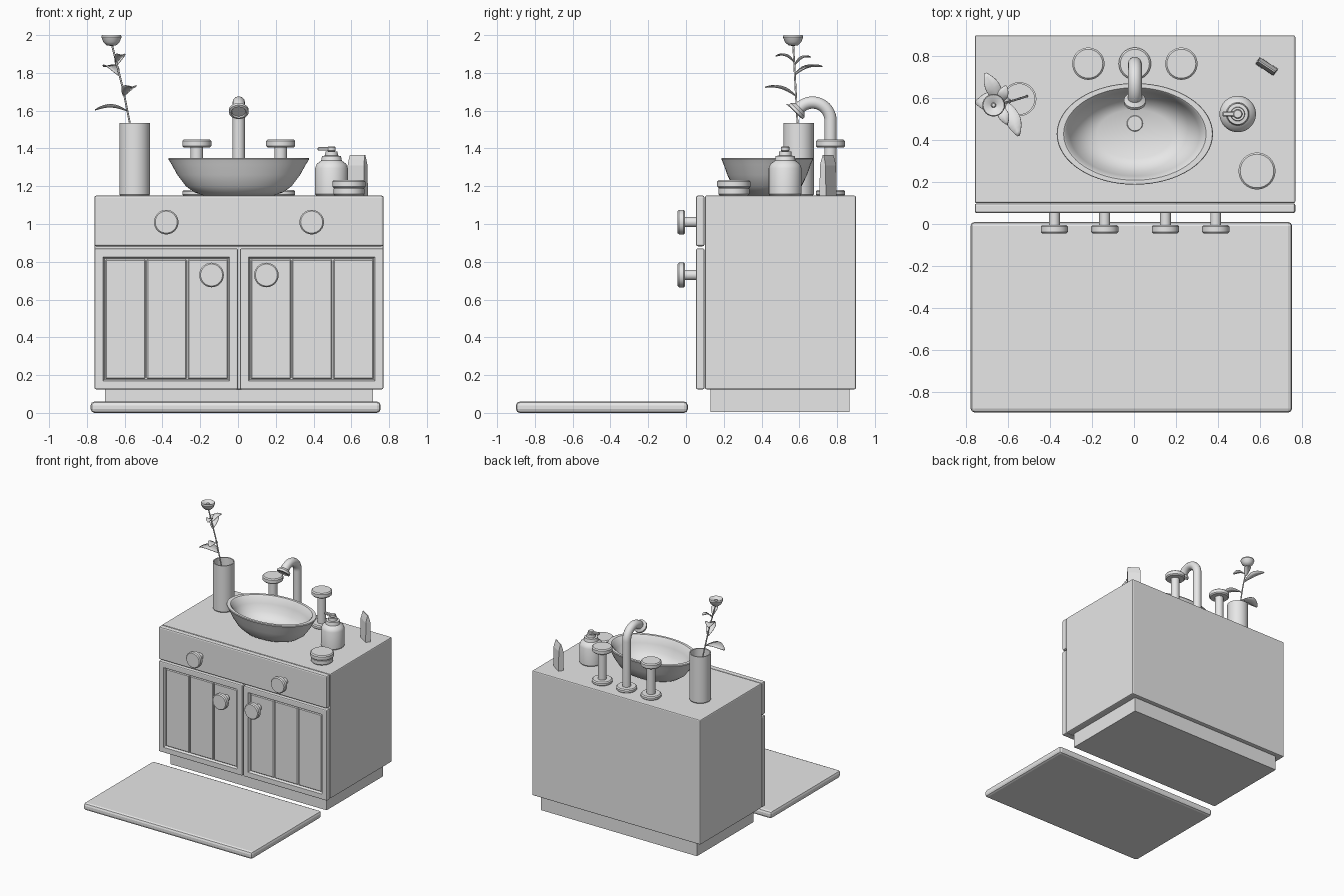
import bpy, bmesh, math
from mathutils import Matrix, Vector

cube = bpy.data.objects.get("Cube")
if cube:
    bpy.data.objects.remove(cube, do_unlink=True)

GREY = (0.8, 0.8, 0.8, 1)
grey = bpy.data.materials.new("plain grey")
grey.use_nodes = True
grey.diffuse_color = GREY
grey.node_tree.nodes["Principled BSDF"].inputs["Base Color"].default_value = GREY


def finish(name, bm, smooth=True, place=None):
    bmesh.ops.recalc_face_normals(bm, faces=bm.faces)
    mesh = bpy.data.meshes.new(name)
    bm.to_mesh(mesh)
    bm.free()
    mesh.materials.append(grey)
    if smooth:
        mesh.shade_smooth()
        mesh.set_sharp_from_angle(angle=math.radians(35))
    obj = bpy.data.objects.new(name, mesh)
    if place:
        obj.matrix_world = place
    bpy.context.collection.objects.link(obj)
    return obj


def box_mesh(low, high, bevel=0.008, segments=2):
    low, high = Vector(low), Vector(high)
    bm = bmesh.new()
    size = Matrix.Diagonal((*(high - low), 1))
    bmesh.ops.create_cube(bm, size=1, matrix=Matrix.Translation((low + high) / 2) @ size)
    if bevel:
        bmesh.ops.bevel(bm, geom=bm.edges[:], offset=bevel, segments=segments,
                        profile=0.5, affect='EDGES')
    return bm


def box(name, low, high, bevel=0.008, segments=2):
    return finish(name, box_mesh(low, high, bevel, segments), smooth=False)


def lathe(name, profile, at, direction=(0, 0, 1), sides=40, squash=1):
    """Turn (radius, height) points round an axis through a point."""
    bm = bmesh.new()
    verts = [bm.verts.new((r, 0, z)) for r, z in profile]
    edges = [bm.edges.new(pair) for pair in zip(verts, verts[1:])]
    bmesh.ops.spin(bm, geom=verts + edges, cent=(0, 0, 0), axis=(0, 0, 1),
                   angle=math.tau, steps=sides)
    bmesh.ops.remove_doubles(bm, verts=bm.verts, dist=0.0003)
    bmesh.ops.scale(bm, vec=(1, squash, 1), verts=bm.verts)
    turn = Vector(direction).to_track_quat('Z', 'Y').to_matrix().to_4x4()
    return finish(name, bm, place=Matrix.Translation(at) @ turn)


def disc(r, low, high, b=0.008):
    """Profile of a solid disc with softened rims."""
    return [(0, low), (r - b, low), (r, low + b), (r, high - b), (r - b, high), (0, high)]


def tube(name, points, radius):
    curve = bpy.data.curves.new(name, 'CURVE')
    curve.dimensions = '3D'
    curve.bevel_depth = radius
    curve.bevel_resolution = 5
    curve.use_fill_caps = True
    spline = curve.splines.new('POLY')
    spline.points.add(len(points) - 1)
    for p, co in zip(spline.points, points):
        p.co = (*co, 1)
    obj = bpy.data.objects.new(name, curve)
    bpy.context.collection.objects.link(obj)
    mesh = bpy.data.meshes.new_from_object(obj.evaluated_get(
        bpy.context.evaluated_depsgraph_get()))
    bpy.data.objects.remove(obj)
    bm = bmesh.new()
    bm.from_mesh(mesh)
    return finish(name, bm)


# Cabinet body, plinth, drawer front and floor mat
box("cabinet_body", (-0.76, 0.1, 0.125), (0.77, 0.9, 1.15))
box("plinth", (-0.705, 0.13, 0.005), (0.715, 0.865, 0.13), 0)
box("drawer_front", (-0.76, 0.053, 0.882), (0.77, 0.098, 1.15), 0.01)
box("floor_mat", (-0.78, -0.9, 0), (0.755, 0.01, 0.06), 0.02)


# Doors: a recessed panel filled with three boards
def door(name, x0, x1):
    z0, z1, front = 0.125, 0.87, 0.053
    bm = box_mesh((x0, front, z0), (x1, 0.098, z1))
    face = max((f for f in bm.faces if f.normal.y < -0.99), key=lambda f: f.calc_area())
    bmesh.ops.inset_region(bm, faces=[face], thickness=0.037, use_even_offset=True)
    bmesh.ops.inset_region(bm, faces=[face], thickness=0.008, depth=-0.022,
                           use_even_offset=True)
    finish(name, bm, smooth=False)
    left, right = x0 + 0.055, x1 - 0.05
    step = (right - left) / 3
    for i in range(3):
        box(f"{name}_board_{i + 1}", (left + i * step + 0.003, front + 0.012, z0 + 0.054),
            (left + (i + 1) * step - 0.003, 0.085, z1 - 0.056), 0.006, 1)


door("right_door", -0.76, 0)
door("left_door", 0.01, 0.77)

# Round knobs on drawer and doors
knob = [(0, 0), (0.026, 0), (0.026, 0.06), (0.058, 0.06), (0.065, 0.067),
        (0.065, 0.092), (0.058, 0.1), (0, 0.1)]
for part, xs, z in (("drawer", (-0.38, 0.39), 1.01), ("door", (-0.14, 0.15), 0.73)):
    for side, x in zip(("right", "left"), xs):
        lathe(f"{side}_{part}_knob", knob, (x, 0.055, z), (0, -1, 0))

# Oval basin with drain
basin = [(0, 1.152), (0.19, 1.152), (0.235, 1.168), (0.28, 1.2), (0.325, 1.26), (0.355, 1.315),
         (0.373, 1.343), (0.37, 1.35), (0.34, 1.35), (0.33, 1.343), (0.31, 1.29),
         (0.275, 1.235), (0.23, 1.195), (0.18, 1.178), (0, 1.172)]
lathe("basin", basin, (0.004, 0.43, 0), sides=64, squash=0.65)
lathe("drain", disc(0.038, 1.17, 1.181, 0.003), (0.004, 0.48, 0))

# Tap: spout and two handles on round base plates
TAP_X, TAP_Y = 0.004, 0.765
for name, x in (("spout", TAP_X), ("right_handle", TAP_X - 0.222), ("left_handle", TAP_X + 0.222)):
    lathe(name + "_base", disc(0.077, 1.148, 1.18), (x, TAP_Y, 0))
    if name != "spout":
        lathe(name + "_stem", disc(0.033, 1.17, 1.42, 0.002), (x, TAP_Y, 0))
        lathe(name + "_cap", disc(0.077, 1.405, 1.447), (x, TAP_Y, 0))
bend, bend_y, bend_z = 0.095, TAP_Y - 0.095, 1.548
path = [(TAP_X, TAP_Y, 1.16)]
for i in range(19):
    a = math.radians(7.5 * i)
    path.append((TAP_X, bend_y + bend * math.cos(a), bend_z + bend * math.sin(a)))
tip = Vector(path[-1])
down = Vector((0, -0.7, -0.7))
path.append(tip + down * 0.02)
tube("spout_pipe", path, 0.033)
lathe("spout_nozzle", [(0, 0), (0.034, 0), (0.052, 0.016), (0.052, 0.032), (0.04, 0.035),
                       (0.036, 0.028), (0, 0.028)], tip, down)

# Hollow vase
lathe("vase", [(0, 1.15), (0.076, 1.15), (0.081, 1.157), (0.081, 1.535), (0.072, 1.535),
               (0.072, 1.17), (0, 1.17)], (-0.547, 0.596, 0))

# Flower: stem, bud and folded leaves
stem = [Vector(p) for p in ((-0.51, 0.61, 1.18), (-0.574, 0.59, 1.54),
                            (-0.61, 0.58, 1.72), (-0.67, 0.567, 1.96))]
tube("flower_stem", stem, 0.005)
lathe("flower_bud", [(0, 1.942), (0.025, 1.946), (0.043, 1.963), (0.054, 1.99), (0.05, 2),
                     (0.03, 1.995), (0.012, 1.985), (0.008, 1.994), (0, 1.996)],
      (-0.67, 0.567, 0), sides=24)


def leaf(name, base, tip, width):
    base, tip = Vector(base), Vector(tip)
    along = tip - base
    side = along.cross(Vector((0, 0, 1))).normalized()
    bm = bmesh.new()
    rows = []
    for i in range(9):
        t = i / 8
        half = width / 2 * math.sin(math.pi * (0.03 + 0.94 * t)) ** 0.85
        mid = base + along * t + Vector((0, 0, 0.018 * math.sin(math.pi * t)))
        rows.append([bm.verts.new(mid + side * half * s + Vector((0, 0, 0.3 * half * abs(s))))
                     for s in (-1, 0, 1)])
    for a, b in zip(rows, rows[1:]):
        for j in range(2):
            bm.faces.new((a[j], a[j + 1], b[j + 1], b[j]))
    obj = finish(name, bm)
    thick = obj.modifiers.new("thickness", 'SOLIDIFY')
    thick.thickness = 0.004


leaf("leaf_1", (-0.588, 0.587, 1.6), (-0.757, 0.58, 1.605), 0.1)
leaf("leaf_2", (-0.605, 0.58, 1.68), (-0.55, 0.42, 1.725), 0.07)
leaf("leaf_3", (-0.633, 0.575, 1.79), (-0.71, 0.72, 1.835), 0.07)
leaf("leaf_4", (-0.645, 0.572, 1.86), (-0.605, 0.475, 1.89), 0.05)
leaf("leaf_5", (-0.645, 0.572, 1.84), (-0.61, 0.66, 1.885), 0.05)

# Soap bottle with pump
soap = (0.495, 0.525, 0)
lathe("soap_bottle", [(0, 1.15), (0.08, 1.15), (0.087, 1.158), (0.087, 1.295), (0.078, 1.318),
                      (0.055, 1.335), (0.05, 1.36), (0.034, 1.362), (0.032, 1.385),
                      (0.014, 1.385), (0.014, 1.392), (0, 1.392)], soap)
lathe("pump_head", disc(0.022, 1.385, 1.41, 0.004), soap)
box("pump_nozzle", (0.422, 0.513, 1.389), (0.495, 0.537, 1.407), 0.004, 1)

# Lidded jar
jar = (0.587, 0.253, 0)
lathe("jar", disc(0.082, 1.15, 1.195), jar)
lathe("jar_lid", disc(0.088, 1.19, 1.232), jar)

# Small upright block with a wedge-shaped top
bm = bmesh.new()
rings = []
for z, length, depth in ((1.148, 0.105, 0.04), (1.31, 0.102, 0.036), (1.345, 0.098, 0.018),
                         (1.365, 0.094, 0.006)):
    rings.append([bm.verts.new((sx * length / 2, sy * depth / 2, z))
                  for sx, sy in ((-1, -1), (1, -1), (1, 1), (-1, 1))])
for a, b in zip(rings, rings[1:]):
    for i in range(4):
        j = (i + 1) % 4
        bm.faces.new((a[i], a[j], b[j], b[i]))
bm.faces.new(rings[0])
bm.faces.new(rings[-1])
finish("upright_block", bm, smooth=False,
       place=Matrix.Translation((0.633, 0.752, 0)) @ Matrix.Rotation(math.radians(-33), 4, 'Z'))
